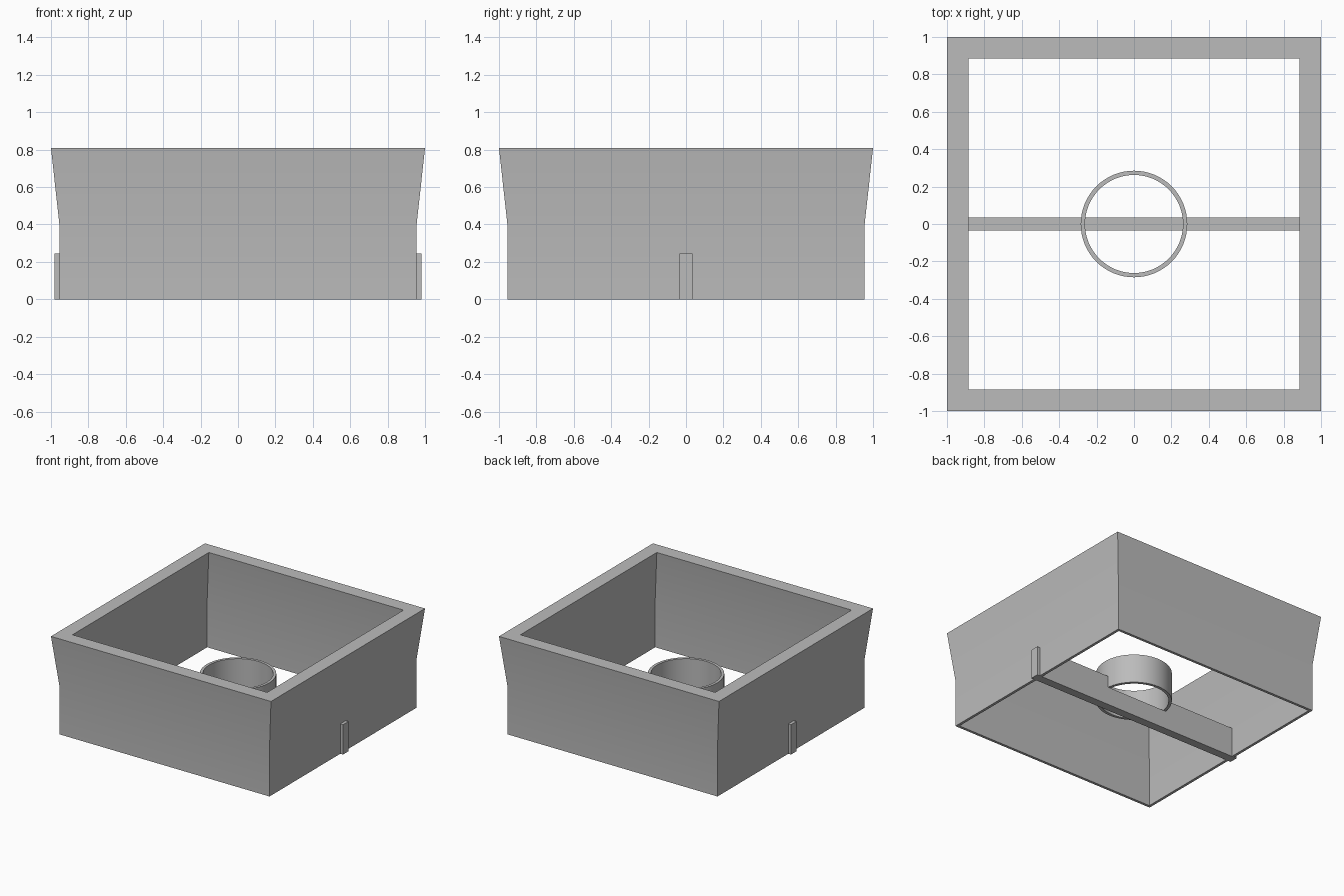
import bpy
import bmesh
from math import cos, sin, pi, sqrt

cube = bpy.data.objects.get("Cube")
if cube:
    bpy.data.objects.remove(cube, do_unlink=True)

GREY = (0.5, 0.5, 0.5, 1.0)
grey = bpy.data.materials.new("plain_grey")
grey.use_nodes = True
grey.diffuse_color = GREY
grey.node_tree.nodes["Principled BSDF"].inputs["Base Color"].default_value = GREY


def finish(name, bm):
    mesh = bpy.data.meshes.new(name)
    bm.to_mesh(mesh)
    bm.free()
    mesh.materials.append(grey)
    obj = bpy.data.objects.new(name, mesh)
    bpy.context.collection.objects.link(obj)
    bpy.ops.object.select_all(action="DESELECT")
    obj.select_set(True)
    bpy.context.view_layer.objects.active = obj
    bpy.ops.object.shade_smooth_by_angle()
    return obj


def tube(name, profile, sides, phase=0.0, scale=1.0):
    """Sweep a closed (radius, height) profile around the z axis."""
    bm = bmesh.new()
    rings = []
    for i in range(sides):
        a = phase + 2 * pi * i / sides
        rings.append([bm.verts.new((r * scale * cos(a), r * scale * sin(a), z))
                      for r, z in profile])
    n = len(profile)
    for i in range(sides):
        here, there = rings[i], rings[(i + 1) % sides]
        for j in range(n):
            k = (j + 1) % n
            bm.faces.new((here[j], there[j], there[k], here[k]))
    bmesh.ops.recalc_face_normals(bm, faces=bm.faces)
    return finish(name, bm)


# Square open frame: thin straight skirt, thickening towards the rim
wall_profile = [(0.955, 0), (0.955, 0.4), (1.0, 0.81),
                (0.885, 0.81), (0.933, 0.4), (0.933, 0)]
tube("frame_walls", wall_profile, 4, pi / 4, sqrt(2))

# Round collar in the middle
tube("centre_ring", [(0.285, 0.15), (0.285, 0.39), (0.262, 0.39), (0.262, 0.15)], 64)

# Cross bar, notched under the collar and poking through both side walls
half = [(0.98, 0), (0.98, 0.245), (0.274, 0.245), (0.274, 0.15)]
outline = half + [(-x, z) for x, z in reversed(half)]
bm = bmesh.new()
base = bm.faces.new([bm.verts.new((x, -0.035, z)) for x, z in outline])
moved = bmesh.ops.extrude_face_region(bm, geom=[base], use_keep_orig=True)["geom"]
bmesh.ops.translate(bm, vec=(0, 0.07, 0),
                    verts=[v for v in moved if isinstance(v, bmesh.types.BMVert)])
bmesh.ops.recalc_face_normals(bm, faces=bm.faces)
# The notch is left open on top
notch = [f for f in bm.faces
         if f.normal.z > 0.9 and f.calc_center_median().z < 0.2]
bmesh.ops.delete(bm, geom=notch, context="FACES_ONLY")
finish("cross_bar", bm)
